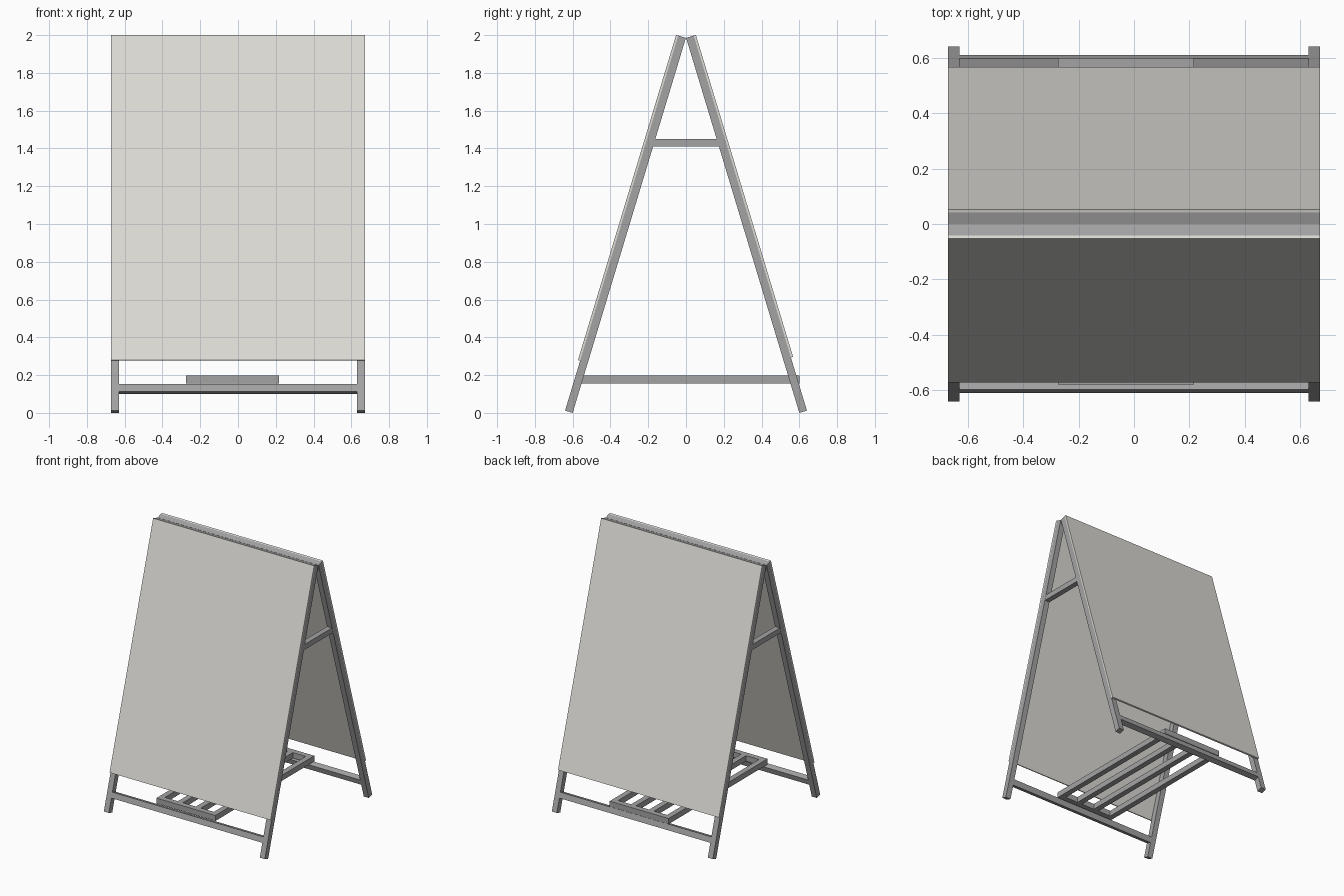
import bpy
from mathutils import Vector, Matrix

if "Cube" in bpy.data.objects:
    bpy.data.objects.remove(bpy.data.objects["Cube"])

def material(name, rgb):
    m = bpy.data.materials.new(name)
    m.diffuse_color = (*rgb, 1)
    m.use_nodes = True
    m.node_tree.nodes["Principled BSDF"].inputs["Base Color"].default_value = m.diffuse_color
    return m

STEEL = material("grey steel", (0.37, 0.37, 0.37))
BOARD = material("off white board", (0.72, 0.71, 0.67))

T = 0.042            # square tube size
W = 0.672            # half width of the frame
ALONG = Vector((0.289, 0.9573))   # (y, z) direction up the sloping front leg
LENGTH = 2.074

def box(name, lo, hi, mat, place=Matrix.Identity(4)):
    """Axis-aligned box from lo to hi, then moved by a placement matrix."""
    bpy.ops.mesh.primitive_cube_add(size=1)
    ob = bpy.context.object
    ob.name = name
    lo, hi = Vector(lo), Vector(hi)
    local = Matrix.Translation((lo + hi) / 2) @ Matrix.Diagonal((*(hi - lo), 1))
    ob.data.transform(place @ local)
    if place.determinant() < 0:
        ob.data.flip_normals()
    ob.data.materials.append(mat)
    return ob

# Sloping panel frame: local x across, local y outward (negative), local z up the leg
c, s = ALONG.y, ALONG.x
SLOPE = Matrix(((1, 0, 0, 0), (0, c, s, -0.6), (0, -s, c, 0), (0, 0, 0, 1)))
MIRROR = Matrix.Diagonal((1, -1, 1, 1))

for side, place, start in (("front", SLOPE, 0.276), ("back", MIRROR @ SLOPE, 0.294)):
    # legs
    box(side + "_leg_left", (-W, -T, 0), (-W + T, 0, LENGTH), STEEL, place)
    box(side + "_leg_right", (W - T, -T, 0), (W, 0, LENGTH), STEEL, place)
    # cross rails at the top and near the feet
    for name, u in (("_bottom_rail", 0.105), ("_top_rail", LENGTH - T)):
        box(side + name, (-W + T, -T, u), (W - T, 0, u + T), STEEL, place)
    # display board on the outside of the frame
    box(side + "_board", (-W, -T - 0.012, start), (W, -T, LENGTH), BOARD, place)

# side braces tying the two panels together
for name, x in (("brace_left", -W + 0.001), ("brace_right", W - T)):
    box(name, (x, -0.175, 1.41), (x + T - 0.001, 0.175, 1.45), STEEL)

# slatted ballast rack between the bottom rails
X0, X1, Y0, Y1 = -0.275, 0.217, -0.58, 0.60
for i in range(4):
    x = X0 + i * (X1 - X0 - T) / 3
    box(f"rack_slat_{i + 1}", (x, Y0 + T, 0.155), (x + T, Y1 - T, 0.197), STEEL)
box("rack_front_end", (X0, Y0, 0.155), (X1, Y0 + T, 0.197), STEEL)
box("rack_back_end", (X0, Y1 - T, 0.155), (X1, Y1, 0.197), STEEL)
